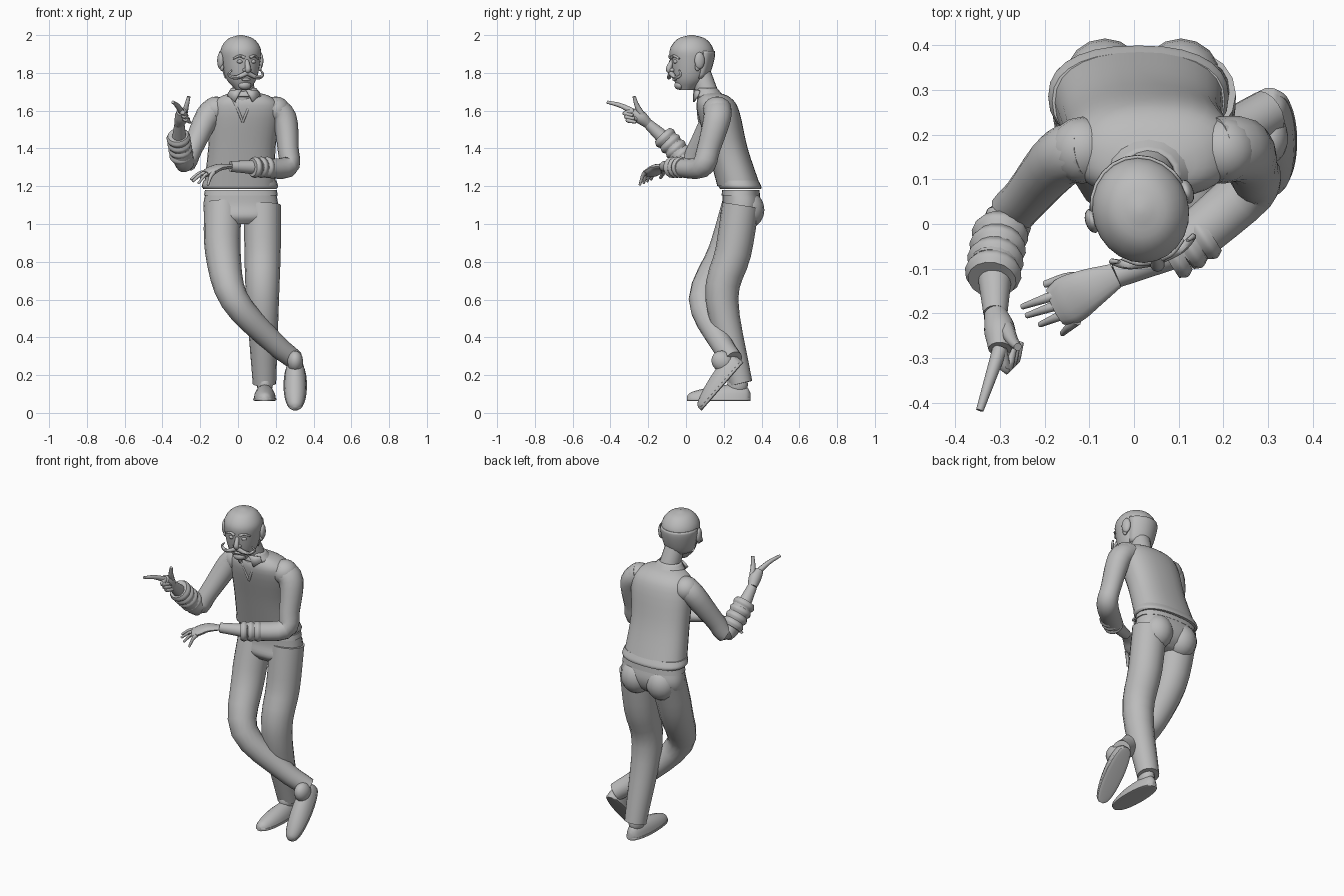
import bpy, bmesh, math
from mathutils import Vector, Matrix

cube = bpy.data.objects.get("Cube")
if cube:
    bpy.data.objects.remove(cube)

shade = (.5, .5, .5, 1)
grey = bpy.data.materials.new("plain_grey")
grey.use_nodes = True
grey.diffuse_color = shade
grey.node_tree.nodes["Principled BSDF"].inputs["Base Color"].default_value = shade

SIDES = {"left": 1, "right": -1}
ACROSS, FORWARD, UPWARD = Vector((1, 0, 0)), Vector((0, -1, 0)), Vector((0, 0, 1))


def finish(name, bm, matrix=Matrix.Identity(4), thickness=0):
    """Turn the mesh into a smooth shaded object, with an optional shell thickness."""
    bmesh.ops.recalc_face_normals(bm, faces=bm.faces)
    bm.transform(matrix)
    mesh = bpy.data.meshes.new(name)
    bm.to_mesh(mesh)
    bm.free()
    mesh.materials.append(grey)
    part = bpy.data.objects.new(name, mesh)
    bpy.context.collection.objects.link(part)
    bpy.ops.object.select_all(action='DESELECT')
    part.select_set(True)
    bpy.context.view_layer.objects.active = part
    bpy.ops.object.shade_smooth_by_angle(angle=math.radians(45))
    if thickness:
        part.modifiers.new("thickness", 'SOLIDIFY').thickness = thickness


def spline(values, steps):
    """Catmull-Rom interpolation of points or radii."""
    first, last = 2 * values[0] - values[1], 2 * values[-1] - values[-2]
    padded = [first, *values, last]
    result = []
    for a, b, c, d in zip(padded, padded[1:], padded[2:], padded[3:]):
        for i in range(steps):
            t = i / steps
            slope, turn = (c - a) / 2, (d - b) / 2
            rise = t * t * (3 - 2 * t)
            result.append(b * (1 - rise) + c * rise + slope * t * (1 - t) ** 2 - turn * t * t * (1 - t))
    return result + [values[-1]]


def spread(radii, count):
    """Even taper when only the end radii are given."""
    if len(radii) == count:
        return list(radii)
    return [radii[0] + (radii[-1] - radii[0]) * i / (count - 1) for i in range(count)]


def loft(path, radii, squash=1, ref=FORWARD, level=False, sides=16, steps=4, power=1, caps=True, depths=None):
    """Skin oval rings along a path; level rings stay horizontal."""
    path = [Vector(point) for point in path]
    widths = spread(radii, len(path))
    depths = spline(depths or [w * squash for w in widths], steps)
    widths, path = spline(widths, steps), spline(path, steps)
    bm = bmesh.new()
    rings = []
    for i, centre in enumerate(path):
        along = path[min(i + 1, len(path) - 1)] - path[max(i - 1, 0)]
        along = UPWARD if level else along.normalized()
        across = along.cross(ref).normalized()
        up = across.cross(along)
        ring = []
        for k in range(sides):
            angle = math.tau * k / sides
            u, v = [math.copysign(abs(n) ** power, n) for n in (math.cos(angle), math.sin(angle))]
            ring.append(bm.verts.new(centre + across * u * widths[i] + up * v * depths[i]))
        rings.append(ring)
    for low, high in zip(rings, rings[1:]):
        for k in range(sides):
            bm.faces.new((low[k], low[k - 1], high[k - 1], high[k]))
    if caps:
        bm.faces.new(rings[0])
        bm.faces.new(rings[-1])
    return bm


def tube(name, path, radii, matrix=Matrix.Identity(4), **options):
    finish(name, loft(path, radii, **options), matrix)


def ball(name, centre, size, matrix=Matrix.Identity(4)):
    bm = bmesh.new()
    bmesh.ops.create_uvsphere(bm, u_segments=16, v_segments=10, radius=1)
    bm.transform(Matrix.Translation(centre) @ Matrix.Diagonal((*size, 1)))
    finish(name, bm, matrix)


def folds(name, start, end, count, radius):
    """Rolled cloth rings spaced between two points."""
    start, end = Vector(start), Vector(end)
    half = (end - start) / count * .7
    for i in range(count):
        centre = start.lerp(end, i / (count - 1))
        tube(f"{name}_{i + 1}", [centre - half, centre, centre + half],
             [radius * .85, radius, radius * .85], ref=UPWARD)


# Head, turned a little towards the model's left
turned = Matrix.Translation((.015, .03, 0)) @ Matrix.Rotation(.3, 4, 'Z')
skull_path = [(0, -.03, 1.71), (0, -.01, 1.77), (0, 0, 1.87), (0, 0, 1.93), (0, 0, 1.98), (0, 0, 2)]
skull_radii = [.035, .08, .104, .104, .068, .01]
skull = dict(squash=1.1, level=True, sides=24)
tube("head", skull_path, skull_radii, turned, **skull)

# Hair band wrapped round the back of the head
hair = loft(skull_path, [r + .006 for r in skull_radii], **skull)
bald = [f for f in hair.faces
        if f.calc_center_median().y < .02 or not 1.78 < f.calc_center_median().z < 1.91]
bmesh.ops.delete(hair, geom=bald, context='FACES')
finish("hair_band", hair, turned, thickness=.008)

# Face
for side, s in SIDES.items():
    ball(side + "_ear", (s * .11, .01, 1.865), (.016, .028, .045), turned)
    ball(side + "_ear_lobe", (s * .105, 0, 1.83), (.01, .015, .02), turned)
    ball(side + "_eye", (s * .036, -.1, 1.86), (.016, .014, .011), turned)
    ball(side + "_nostril", (s * .013, -.112, 1.815), (.011, .014, .01), turned)
    tube(side + "_eyebrow", [(s * .014, -.114, 1.88), (s * .04, -.11, 1.89), (s * .07, -.09, 1.875)],
         (.009, .005), turned, ref=UPWARD, sides=8)
    tube(side + "_moustache", [(0, -.115, 1.8), (s * .06, -.108, 1.775), (s * .095, -.09, 1.79),
                               (s * .08, -.095, 1.815)], (.014, .004), turned, sides=8)
tube("nose", [(0, -.1, 1.88), (0, -.127, 1.82), (0, -.11, 1.805)], [.008, .016, .008], turned, sides=10)
ball("lower_lip", (0, -.093, 1.765), (.025, .012, .008), turned)
ball("chin", (0, -.07, 1.735), (.035, .024, .024), turned)
tube("neck", [(.04, .13, 1.64), (.02, .08, 1.79)], (.06, .055))

# Sweater, hem, belt and trouser seat share one rounded box section
trunk = dict(level=True, sides=28, power=.85)
tube("sweater", [(.01, .28, 1.2), (.02, .22, 1.4), (.04, .17, 1.6), (.04, .15, 1.67), (.04, .13, 1.7)],
     [.19, .178, .185, .14, .05], squash=.6, **trunk)
tube("sweater_hem", [(.01, .29, 1.185), (.01, .285, 1.2), (.01, .275, 1.23)],
     [.193, .202, .193], squash=.56, **trunk)
tube("belt", [(.015, .29, 1.15), (.015, .29, 1.18)], (.196, .19), squash=.52, **trunk)
tube("trouser_seat", [(.015, .29, 1.17), (.015, .295, 1.1), (.02, .28, 1.04), (.02, .27, 1)],
     [.186, .198, .19, .12], squash=.52, **trunk)
for side, s in SIDES.items():
    ball(side + "_buttock", (.02 + s * .085, .325, 1.075), (.09, .09, .1))

# Shirt collar, collar points and the trim of the V neck
collar = loft([(.035, .12, 1.675), (.03, .11, 1.72)], (.1, .066), squash=.82, level=True, caps=False)
finish("collar", collar, thickness=.008)
for side, s in SIDES.items():
    flap = bmesh.new()
    corners = [(.01, .047, 1.71), (.07, .075, 1.705), (.085, .068, 1.68), (.045, .045, 1.645)]
    flap.faces.new([flap.verts.new((.03 + s * x, y, z)) for x, y, z in corners])
    finish(side + "_collar_point", flap, thickness=.009)
    tube(side + "_neck_trim", [(.025 + s * .055, .07, 1.67), (.025 + s * .028, .064, 1.61), (.025, .07, 1.54)],
         (.009, .006), sides=8)
tube("shirt_front", [(.025, .066, 1.68), (.025, .07, 1.56)], (.028, .004), squash=.3, sides=8)

# Straight left leg and crossed right leg
tube("left_leg", [(.13, .29, 1.1), (.13, .25, .85), (.13, .19, .6), (.14, .29, .155)],
     [.098, .096, .087, .062])
tube("right_leg", [(-.08, .29, 1.1), (-.08, .21, .85), (-.02, .09, .6), (.18, .18, .38), (.3, .25, .28)],
     [.1, .094, .076, .06, .052])


# Shoes, built flat with the toe forward and then posed
def shoe(side, matrix):
    angles = [math.pi * (i + .3) / 8.6 for i in range(9)]
    line = [(0, .17 * math.cos(a), .012) for a in angles]
    widths = [.062 * math.sin(a) ** .7 for a in angles]
    heights = [(.072 + .025 * math.cos(a)) * math.sin(a) ** .5 for a in angles]
    upper = loft(line, [w * .95 for w in widths], ref=UPWARD, depths=heights)
    for vert in upper.verts:
        vert.co.z = max(vert.co.z, .01)
    finish(side + "_shoe_upper", upper, matrix)
    tube(side + "_shoe_sole", line, widths, matrix, ref=UPWARD, power=.5, depths=[.01] * len(line))
    ball(side + "_ankle", (0, .1, .09), (.042, .055, .06), matrix)


shoe("left", Matrix.Translation((.142, .173, .06)))
shoe("right", Matrix.Translation((.303, .195, .138)) @ Matrix.Rotation(math.radians(49), 4, 'X'))


# Fingers: each bends once between root and tip
def finger(name, root, tip, bend, radius=.013):
    root, tip = Vector(root), Vector(tip)
    tube(name, [root, root.lerp(tip, .5) + bend, tip], (radius, radius / 2), ref=UPWARD + ACROSS * .1, sides=8)


# Left arm, folded across the waist
for side, s in SIDES.items():
    ball(side + "_shoulder", (.042 + s * .158, .165, 1.605), (.075, .075, .07))
elbow, wrist = (.26, .08, 1.3), (-.04, -.115, 1.305)
tube("left_sleeve", [(.18, .165, 1.615), (.245, .165, 1.56), (.265, .12, 1.4), elbow, (.1, -.06, 1.3)],
     [.068, .066, .056, .056, .05], squash=1.1)
folds("left_cuff", (.155, -.028, 1.3), (.09, -.07, 1.3), 3, .057)
tube("left_forearm", [(.12, -.05, 1.3), wrist], (.04, .028), ref=UPWARD)
tube("left_hand", [wrist, (-.1, -.145, 1.3), (-.145, -.17, 1.28), (-.175, -.185, 1.265)],
     [.028, .046, .055, .045], squash=.4, ref=UPWARD)
for i in range(4):
    finger(f"left_finger_{i + 1}", (-.165 + i * .012, -.155 - i * .02, 1.275),
           (-.25 + i * i * .01, -.185 - i * .02, 1.235 - i * .01), UPWARD * .012)
finger("left_thumb", (-.09, -.125, 1.3), (-.2, -.135, 1.245), Vector((0, .01, 0)), .016)

# Right arm, raised and pointing
elbow, wrist, knuckles = (-.28, .01, 1.325), (-.31, -.2, 1.53), Vector((-.3, -.28, 1.595))
tube("right_sleeve", [(-.1, .165, 1.615), (-.16, .15, 1.57), (-.24, .06, 1.4), elbow, (-.315, -.1, 1.45)],
     [.068, .066, .053, .054, .055])
folds("right_cuff", (-.3, -.025, 1.365), (-.315, -.11, 1.455), 4, .064)
tube("right_forearm", [(-.312, -.09, 1.43), wrist], (.042, .027), ref=UPWARD)
tube("right_hand", [wrist, (-.3, -.24, 1.565), knuckles], [.026, .035, .026], ref=UPWARD)
finger("right_pointing_finger", knuckles, (-.345, -.417, 1.645), UPWARD * .008, .017)
finger("right_thumb", (-.285, -.235, 1.58), (-.26, -.275, 1.675), FORWARD * .005, .018)
for i in range(3):
    root = knuckles + Vector((.008, .008, -.018)) * i
    finger(f"right_curled_finger_{i + 1}", root, root + Vector((.03, 0, -.02)), FORWARD * .045, .016)
